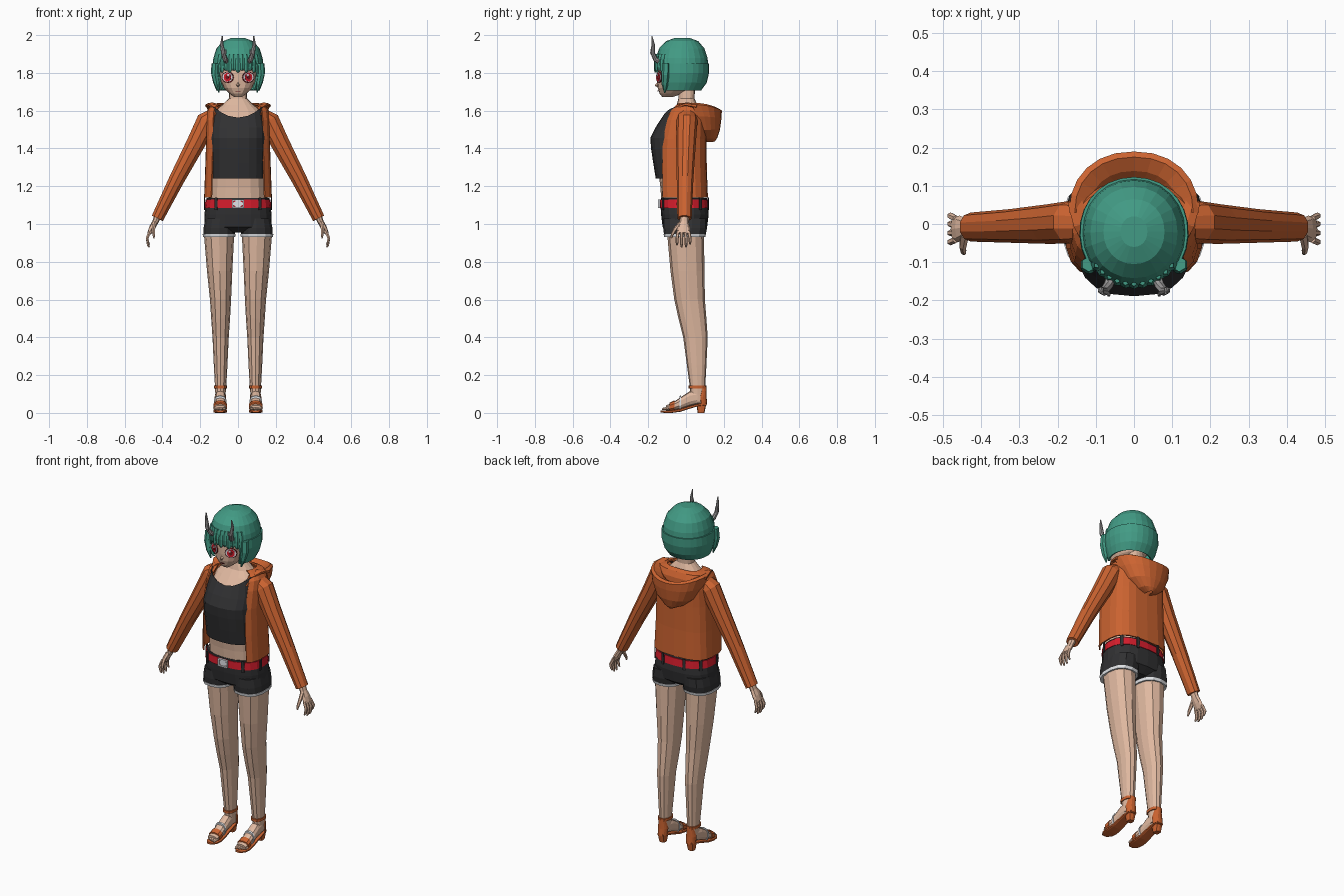
import bpy, bmesh, math
from mathutils import Vector as V


def mat(name, r, g, b):
    m = bpy.data.materials.new(name)
    m.diffuse_color = (r, g, b, 1)
    return m


SKIN = mat("skin", .74, .48, .35)
ORANGE = mat("orange cloth", .60, .125, .03)
TEAL = mat("teal hair", .055, .33, .235)
DARK = mat("dark cloth", .03, .03, .032)
RED = mat("red", .66, .012, .025)
WHITE = mat("white", .75, .77, .8)
GREY = mat("horn grey", .33, .32, .32)
MAROON = mat("dark red", .16, .008, .012)


def loft(name, rings, m, closed=True, caps=True, mirror=False, solid=0):
    """Skin a list of equal-length point rings."""
    bm = bmesh.new()
    rows = [[bm.verts.new(p) for p in r] for r in rings]
    n = len(rows[0])
    for a, b in zip(rows, rows[1:]):
        for i in range(n if closed else n - 1):
            j = (i + 1) % n
            bm.faces.new((a[i], a[j], b[j], b[i]))
    if caps and closed:
        bm.faces.new(rows[0])
        bm.faces.new(rows[-1])
    bmesh.ops.recalc_face_normals(bm, faces=bm.faces)
    me = bpy.data.meshes.new(name)
    bm.to_mesh(me)
    bm.free()
    me.materials.append(m)
    ob = bpy.data.objects.new(name, me)
    bpy.context.collection.objects.link(ob)
    if solid:
        s = ob.modifiers.new("thickness", 'SOLIDIFY')
        s.thickness, s.offset = solid, 0
    if mirror:
        ob.modifiers.new("mirror", 'MIRROR')
    return ob


def ring(c, u, v, n=8, e=2.0, a0=None):
    """Superellipse ring; a0 in degrees leaves the front open."""
    pw = lambda t: math.copysign(abs(t) ** (2 / e), t)
    if a0 is None:
        angs = [math.radians(-90 + 360 * i / n) for i in range(n)]
    else:
        angs = [math.radians(a0 + (180 - 2 * a0) * i / n) for i in range(n + 1)]
    return [V(c) + V(u) * pw(math.cos(a)) + V(v) * pw(math.sin(a)) for a in angs]


def zring(z, rx, yf, yb, cx=0, n=16, e=2.5, a0=None, sag=0):
    """Level ring from front yf to back yb; sag lifts the sides."""
    pts = ring((cx, (yf + yb) / 2, z), (rx, 0, 0), (0, (yb - yf) / 2, 0), n, e, a0)
    for p in pts:
        p.z += sag * ((p.x - cx) / rx) ** 2
    return pts


def stack(name, rows, m, n=16, e=2.5, a0=None, **kw):
    return loft(name, [zring(*r, n=n, e=e, a0=a0) for r in rows], m, closed=a0 is None, **kw)


def tube(name, pts, m, n=8, ref=(0, 1, 0), mirror=True):
    """Tube through (x, y, z, ru, rv) points."""
    P = [V(p[:3]) for p in pts]
    rs = []
    for i, p in enumerate(pts):
        t = (P[min(i + 1, len(P) - 1)] - P[max(i - 1, 0)]).normalized()
        u = V(ref).cross(t).normalized()
        rs.append(ring(P[i], u * p[3], t.cross(u) * p[4], n))
    return loft(name, rs, m, mirror=mirror)


def plate(name, c, rx, rz, m, ang=0, n=16, e=2.0, d=.004, mirror=False):
    """Thin upright plate facing -y, turned by ang about z."""
    a = math.radians(ang)
    u, w = V((math.cos(a), math.sin(a), 0)), V((math.sin(a), -math.cos(a), 0))
    return loft(name, [ring(V(c) + w * k, u * rx, (0, 0, rz), n, e) for k in (0, d)], m, mirror=mirror)


# head, neck, chest and waist
stack("head", [(1.672, .02, -.125, -.07), (1.69, .045, -.14, -.02), (1.72, .075, -.15, .04),
               (1.76, .094, -.153, .07), (1.80, .10, -.153, .085), (1.86, .105, -.145, .09),
               (1.92, .09, -.12, .08)], SKIN)
stack("neck_and_chest", [(1.48, .13, -.13, .08), (1.56, .125, -.115, .08), (1.60, .118, -.078, .07),
                         (1.63, .085, -.05, .06), (1.665, .048, -.04, .045), (1.75, .043, -.04, .05)], SKIN)
stack("waist", [(1.10, .147, -.13, .095), (1.19, .145, -.135, .088), (1.27, .143, -.145, .08)], SKIN)
loft("nose", [ring((0, -.148, 1.738), (.012, 0, 0), (0, 0, .016), 4),
              ring((0, -.164, 1.733), (.002, 0, 0), (0, 0, .003), 4)], SKIN)
plate("mouth", (0, -.146, 1.703), .014, .0025, MAROON, n=8)

# eyes: stacked thin discs
for part, k, rx, rz, m in (("eye_rim", 0, .034, .030, MAROON), ("eye_white", .002, .030, .025, WHITE),
                           ("iris", .004, .021, .023, RED), ("pupil", .006, .009, .012, MAROON)):
    plate(part, (.053 + .47 * k, -.141 - .88 * k, 1.777), rx, rz, m, ang=25, mirror=True)
plate("eye_glint", (.050, -.149, 1.788), .007, .006, WHITE, ang=25, n=8, mirror=True)

# bobbed hair: cap, open curtain and fringe locks
stack("hair_cap", [(1.985, .035, -.06, .02), (1.968, .08, -.105, .065), (1.93, .114, -.142, .097),
                   (1.88, .130, -.160, .114), (1.828, .137, -.164, .119)], TEAL, n=24, e=2.1)
stack("hair_curtain", [(1.85, .135, -.160, .117), (1.80, .137, -.162, .116), (1.75, .126, -.158, .104),
                       (1.71, .110, -.145, .075)], TEAL, n=20, e=2.1, a0=-43, solid=.012)
for i in range(11):
    a = math.radians(-140 + 10 * i)
    drop = 1.775 if i in (0, 10) else (1.812, 1.803)[i % 2]
    w = V((-math.sin(a), math.cos(a), 0))
    out = lambda r, z: V((.135 * r * math.cos(a), -.022 + .142 * r * math.sin(a), z))
    loft("fringe_lock", [ring(out(r, z), w * s, (out(1, 0) - out(.95, 0)) * .9, 4)
                         for r, z, s in ((.95, 1.90, .008), (1.0, 1.85, .015), (.99, drop + .012, .013),
                                         (.97, drop, .006))], TEAL)
tube("side_lock", [(.118, -.105, 1.85, .02, .02), (.122, -.108, 1.79, .02, .022),
                   (.112, -.112, 1.74, .014, .018), (.10, -.112, 1.695, .003, .004)], TEAL, n=6)

# horns
tube("horn", [(.058, -.135, 1.855, .014, .014), (.068, -.162, 1.872, .013, .013),
              (.078, -.176, 1.905, .012, .012), (.086, -.174, 1.95, .009, .009),
              (.083, -.181, 1.995, .003, .003)], GREY, ref=(1, 0, 0))
tube("horn_prong", [(.073, -.17, 1.885, .007, .007), (.066, -.186, 1.905, .005, .005),
                    (.064, -.185, 1.925, .002, .002)], GREY, n=6, ref=(1, 0, 0))

# crop top with scooped neckline
top_rows = [(1.24, .146, -.158, .085), (1.32, .147, -.171, .088), (1.40, .150, -.183, .09),
            (1.455, .150, -.187, .09), (1.51, .148, -.160, .09)]
loft("crop_top", [zring(*r, n=20) for r in top_rows]
     + [zring(1.562, .131, -.124, .085, n=20, sag=.062)], DARK, caps=False, solid=.004)

# open jacket, sleeves and hood
stack("jacket", [(1.14, .176, -.148, .112), (1.30, .170, -.150, .106), (1.45, .165, -.146, .105),
                 (1.55, .163, -.120, .105), (1.60, .158, -.095, .10), (1.628, .140, -.065, .085),
                 (1.638, .10, -.045, .065)], ORANGE, n=16, e=3, a0=-45, solid=.008)
tube("sleeve", [(.11, .005, 1.59, .035, .05), (.165, .005, 1.545, .058, .056), (.224, 0, 1.426, .052, .052),
                (.325, -.005, 1.235, .043, .044), (.427, -.008, 1.03, .034, .038)], ORANGE, n=10)
hood = [(1.437, .015, .10, .15, 0), (1.455, .06, .09, .163, 0), (1.50, .115, .08, .178, 0),
        (1.56, .15, .06, .186, .01), (1.60, .168, .03, .188, .032), (1.608, .155, .03, .175, .032),
        (1.59, .12, .03, .14, .03), (1.56, .08, .03, .11, 0)]
loft("hood", [zring(z, w, 2 * y0 - yb, yb, n=12, e=2.2, a0=0, sag=s) for z, w, y0, yb, s in hood],
     ORANGE, closed=False, solid=.004)
tube("hood_edge", [(.155, .06, 1.625, .022, .012), (.138, 0, 1.634, .024, .01),
                   (.118, -.05, 1.615, .016, .01), (.118, -.09, 1.575, .006, .008)],
     ORANGE, n=6, ref=(0, 0, 1))

# hands
tube("palm", [(.424, -.008, 1.045, .019, .024), (.438, -.01, 1.01, .016, .024),
              (.455, -.012, .98, .016, .034), (.470, -.014, .95, .011, .034)], SKIN)
for y, end in ((-.041, .888), (-.022, .876), (-.003, .878), (.014, .893)):
    y2 = y * 1.25 + .004
    tube("finger", [(.466, y, .962, .009, .009), (.481, y2, .925, .0085, .0085),
                    (.476, y2, end + .012, .007, .007), (.470, y2, end, .004, .004)], SKIN, n=6)
tube("thumb", [(.443, -.028, 1.005, .012, .012), (.448, -.058, .972, .010, .010),
               (.446, -.073, .945, .008, .008), (.445, -.078, .925, .004, .004)], SKIN, n=6)

# shorts, hems, belt and buckle
stack("shorts", [(.955, .14, -.08, .07), (.985, .176, -.124, .112), (1.05, .178, -.132, .12),
                 (1.10, .172, -.135, .116), (1.138, .166, -.133, .110)], DARK, n=20)
stack("shorts_leg", [(.94, .086, -.116, .103, .1), (.98, .086, -.121, .112, .098),
                     (1.03, .078, -.12, .112, .096)], DARK, n=14, mirror=True)
stack("white_hem", [(.931, .087, -.116, .102, .1), (.947, .089, -.119, .106, .1)], WHITE, n=14, mirror=True)
stack("belt", [(1.086, .177, -.140, .121), (1.129, .172, -.138, .116)], RED, n=20)
plate("buckle", (0, -.139, 1.107), .031, .023, WHITE, n=4, e=2)
for part, x, z, rx, rz in (("buckle_bar", 0, 1.126, .03, .004), ("buckle_bar", 0, 1.088, .03, .004),
                           ("buckle_side", .027, 1.107, .004, .022), ("buckle_side", -.027, 1.107, .004, .022)):
    loft(part, [[V((x + a * rx, y, z + b * rz)) for a, b in ((-1, -1), (1, -1), (1, 1), (-1, 1))]
                for y in (-.147, -.137)], WHITE)
loops = zring(1.107, .177, -.141, .121, n=40)
for i in (4, 9, 14, 18):
    p, d = loops[i], loops[i + 1] - loops[i - 1]
    plate("belt_loop", p, .009, .034, DARK, ang=math.degrees(math.atan2(d.y, d.x)), n=8, e=8, mirror=True)

# legs
stack("leg", [(.06, .026, .035, .095, .093), (.10, .027, .022, .10, .093), (.14, .030, .02, .102, .092),
              (.25, .036, .005, .108, .092), (.40, .043, -.015, .115, .092), (.50, .050, -.04, .108, .092),
              (.60, .056, -.062, .10, .0925), (.75, .067, -.082, .098, .097), (.93, .079, -.098, .095, .1),
              (.98, .079, -.10, .095, .1)], SKIN, n=12, e=2.2, mirror=True)


def ysec(y, z0, z1, rx, e=2.5):
    return ring((.094, y, (z0 + z1) / 2), (rx, 0, 0), (0, 0, (z1 - z0) / 2), 10, e)


# feet and heeled sandals
foot = [(.098, .05, .09, .018), (.06, .046, .12, .027), (.02, .036, .115, .029), (-.03, .02, .082, .031),
        (-.075, .013, .052, .033), (-.105, .013, .04, .03)]
loft("foot", [ysec(*f) for f in foot], SKIN, mirror=True)
for i, x in enumerate((.072, .088, .101, .112, .122)):
    y = -.127 + .006 * i
    tube("toe", [(x, -.09, .025, .008, .012), (x, y + .008, .022, .0075, .009), (x, y, .018, .004, .005)],
         SKIN, n=6, ref=(1, 0, 0))
sole = [(.108, .04, .054, .02), (.06, .034, .048, .03), (.02, .022, .038, .031), (-.03, .006, .022, .034),
        (-.075, 0, .014, .037), (-.11, 0, .013, .034), (-.134, .002, .013, .018)]
loft("sandal_sole", [ysec(*s, e=4) for s in sole], ORANGE, mirror=True)
stack("sandal_heel", [(0, .017, .062, .098, .094), (.046, .023, .055, .107, .094)], ORANGE, n=8, e=4, mirror=True)
stack("heel_cup", [(.045, .027, .03, .11, .093), (.085, .029, .025, .107, .093), (.138, .018, .06, .106, .092)],
      ORANGE, n=8, a0=10, mirror=True, solid=.004)
stack("ankle_strap", [(.130, .034, .014, .107, .092), (.146, .035, .013, .108, .092)], ORANGE, n=12, mirror=True)
loft("toe_strap", [ysec(-.088, .006, .054, .037), ysec(-.062, .008, .067, .036)], ORANGE, mirror=True)
loft("instep_strap", [ysec(-.034, .012, .09, .034), ysec(-.026, .015, .094, .034)], WHITE, mirror=True)
